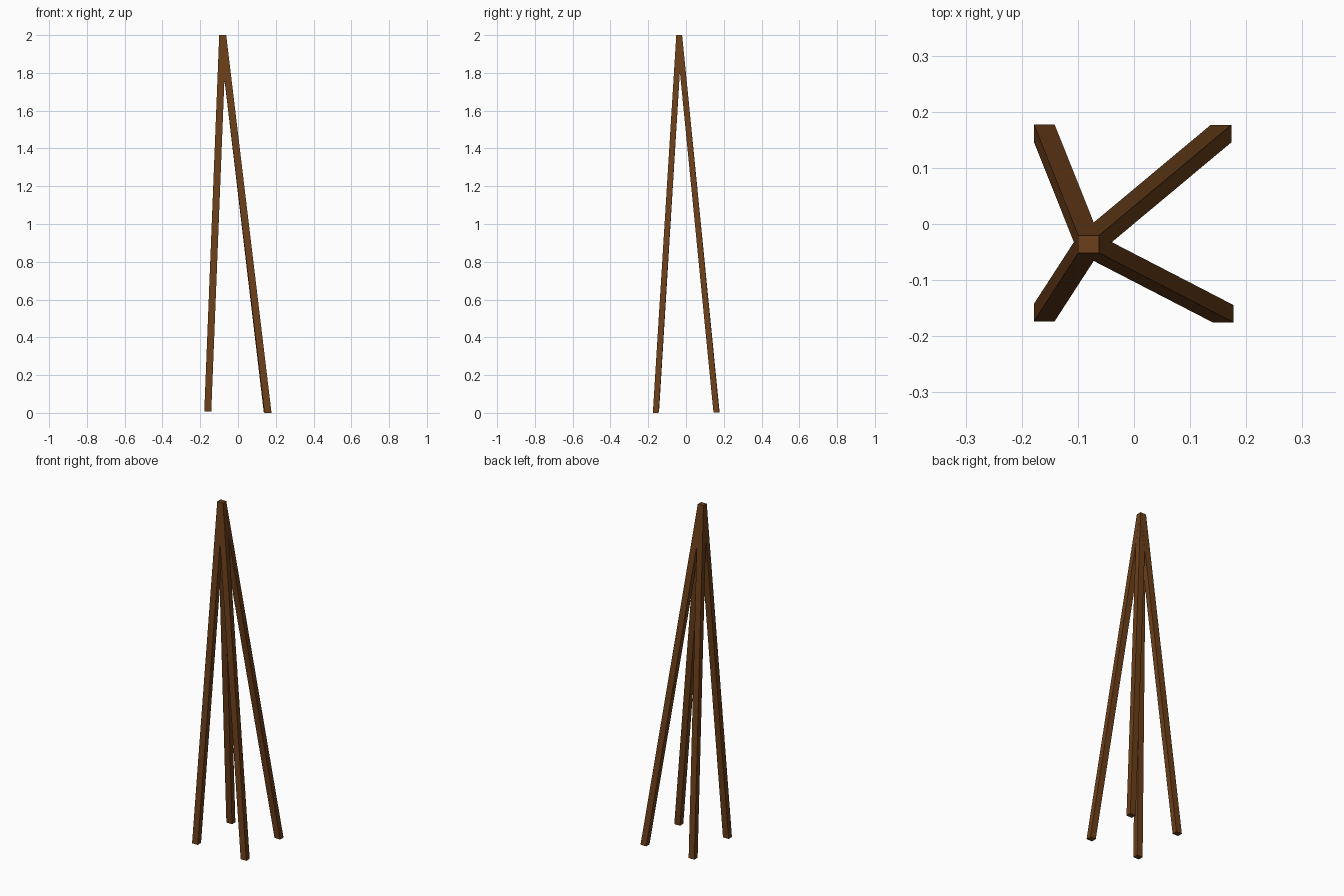
import bpy, bmesh
from mathutils import Vector

if "Cube" in bpy.data.objects:
    bpy.data.objects.remove(bpy.data.objects["Cube"])

wood = bpy.data.materials.new("brown_wood")
wood.diffuse_color = (0.147, 0.05, 0.01, 1)
wood.use_nodes = True
wood.node_tree.nodes["Principled BSDF"].inputs["Base Color"].default_value = wood.diffuse_color

APEX = Vector((-0.081, -0.036, 2.0))
HALF_X, HALF_Y = 0.0185, 0.0155


def leg(name, foot):
    """Slanted square pole with level ends, from the foot up to the shared apex."""
    bm = bmesh.new()
    bmesh.ops.create_cube(bm, size=2)
    for v in bm.verts:
        centre = APEX if v.co.z > 0 else Vector(foot)
        v.co = centre + Vector((v.co.x * HALF_X, v.co.y * HALF_Y, 0))
    mesh = bpy.data.meshes.new(name)
    bm.to_mesh(mesh)
    bm.free()
    mesh.materials.append(wood)
    bpy.context.collection.objects.link(bpy.data.objects.new(name, mesh))


# Four poles spread from one off-centre apex
leg("front_left_pole", (-0.160, -0.158, 0.008))
leg("front_right_pole", (0.159, -0.160, 0.0))
leg("back_left_pole", (-0.160, 0.162, 0.008))
leg("back_right_pole", (0.155, 0.161, 0.002))
